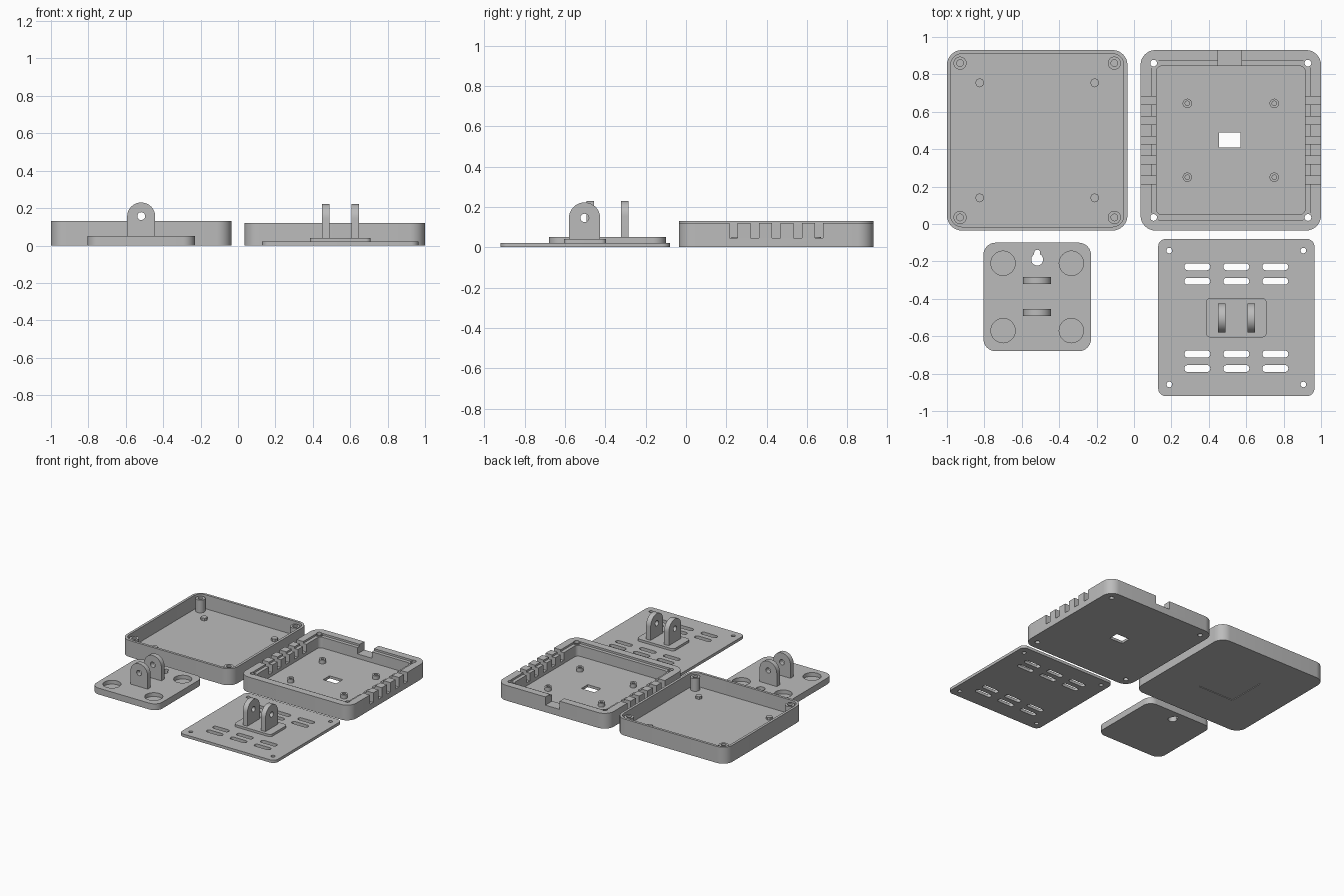
import bpy, bmesh, math
from mathutils import Vector

if "Cube" in bpy.data.objects:
    bpy.data.objects.remove(bpy.data.objects["Cube"], do_unlink=True)

grey = bpy.data.materials.new("plain grey plastic")
grey.use_nodes = True
COLOUR = (0.5, 0.5, 0.5, 1)
grey.diffuse_color = COLOUR
grey.node_tree.nodes["Principled BSDF"].inputs["Base Color"].default_value = COLOUR


def rounded(cx, cy, w, h, r, steps=8):
    """Rounded rectangle outline, counter-clockwise."""
    pts = []
    for k, (sx, sy) in enumerate(((1, 1), (-1, 1), (-1, -1), (1, -1))):
        for i in range(steps + 1):
            a = (k + i / steps) * math.pi / 2
            p = Vector((cx + sx * (w / 2 - r) + r * math.cos(a),
                        cy + sy * (h / 2 - r) + r * math.sin(a)))
            if not pts or (p - pts[-1]).length > 1e-5:
                pts.append(p)
    if (pts[0] - pts[-1]).length < 1e-5:
        pts.pop()
    return pts


def circle(cx, cy, r, steps=6):
    return rounded(cx, cy, 2 * r, 2 * r, r, steps)


def box(x0, x1, y0, y1):
    return [Vector(p) for p in ((x0, y0), (x1, y0), (x1, y1), (x0, y1))]


def prism(name, outline, lo, hi, axis="z"):
    """Extrude an outline along z, or stand it upright along x or y."""
    place = {"z": lambda p, t: (p.x, p.y, t),
             "y": lambda p, t: (p.x, t, p.y),
             "x": lambda p, t: (t, p.x, p.y)}[axis]
    bm = bmesh.new()
    rings = [[bm.verts.new(place(p, t)) for p in outline] for t in (lo, hi)]
    bm.faces.new(rings[0][::-1])
    bm.faces.new(rings[1])
    for i in range(len(outline)):
        j = (i + 1) % len(outline)
        bm.faces.new((rings[0][i], rings[0][j], rings[1][j], rings[1][i]))
    bmesh.ops.recalc_face_normals(bm, faces=bm.faces)
    mesh = bpy.data.meshes.new(name)
    bm.to_mesh(mesh)
    bm.free()
    mesh.materials.append(grey)
    ob = bpy.data.objects.new(name, mesh)
    bpy.context.collection.objects.link(ob)
    return ob


def cut(ob, cutters):
    """Subtract every cutter, bake the result and delete the cutters."""
    for c in cutters:
        mod = ob.modifiers.new("cut", "BOOLEAN")
        mod.operation = "DIFFERENCE"
        mod.solver = "EXACT"
        mod.object = c
    bpy.context.view_layer.update()
    graph = bpy.context.evaluated_depsgraph_get()
    mesh = bpy.data.meshes.new_from_object(ob.evaluated_get(graph))
    ob.modifiers.clear()
    ob.data = mesh
    for c in cutters:
        bpy.data.objects.remove(c, do_unlink=True)
    return ob


def hole(outline, lo=-0.1, hi=0.4, axis="z"):
    ob = prism("cutter", outline, lo, hi, axis)
    ob.hide_render = True
    return ob


def corners(cx, cy, dx, dy):
    return [(cx + sx * dx, cy + sy * dy) for sx in (-1, 1) for sy in (-1, 1)]


def tube(name, x, y, r, bore, lo, hi, bottom):
    return cut(prism(name, circle(x, y, r), lo, hi), [hole(circle(x, y, bore), bottom)])


def lug(name, centre, width, foot, top, hole_z, lo, hi, axis):
    """Upright ear with a round top and a pivot hole."""
    r = width / 2
    arch = [Vector((centre - r, foot)), Vector((centre + r, foot))]
    arch += [Vector((centre + r * math.cos(a), top - r + r * math.sin(a)))
             for a in (math.pi * i / 24 for i in range(25))]
    ob = prism(name, arch, lo, hi, axis)
    return cut(ob, [hole(circle(centre, hole_z, 0.021), lo - 0.1, hi + 0.1, axis)])


SIZE = 0.965
MID_Y = 0.4475

# Cover: thin-walled tray with screw posts and low pegs
cx = -0.5175
cut(prism("cover_tray", rounded(cx, MID_Y, SIZE, SIZE, 0.08), 0, 0.13),
    [hole(rounded(cx, MID_Y, SIZE - 0.04, SIZE - 0.04, 0.06), 0.02),
     hole(rounded(cx, MID_Y, 0.31, 0.31, 0.005), -0.1, 0.005)])
for x, y in corners(cx, MID_Y, 0.4125, 0.4125):
    tube("cover_screw_post", x, y, 0.035, 0.018, 0.015, 0.12, 0.03)
for x, y in corners(cx, MID_Y, 0.3075, 0.3075):
    prism("cover_peg", circle(x, y, 0.024, 2), 0.015, 0.04)

# Base: thick-walled tray with stepped rim, side vents and cable gap
cx = 0.5175
screws = corners(cx, MID_Y, 0.4125, 0.4125)
cutters = [hole(rounded(cx, MID_Y, SIZE - 0.17, SIZE - 0.17, 0.03), 0.02),
           hole(rounded(cx, MID_Y, SIZE - 0.115, SIZE - 0.115, 0.04), 0.105),
           hole(box(0.45, 0.575, 0.8, 1), 0.055),
           hole(box(0.455, 0.57, 0.41, 0.49))]
cutters += [hole(circle(x, y, 0.018)) for x, y in screws]
for i in range(-2, 3):
    y = MID_Y + i * 0.106
    for x0, x1 in ((0, 0.15), (0.885, 1.1)):
        cutters.append(hole(box(x0, x1, y - 0.021, y + 0.021), 0.045))
cut(prism("base_tray", rounded(cx, MID_Y, SIZE, SIZE, 0.08), 0, 0.12), cutters)
for x, y in screws:
    tube("base_screw_boss", x, y, 0.027, 0.018, 0.01, 0.112, -0.1)
for x, y in corners(cx, MID_Y, 0.2325, 0.1975):
    tube("base_standoff", x, y, 0.025, 0.012, 0.015, 0.05, 0.022)

# Wall mount: plate with round pockets, keyhole and two lugs
cx, cy = -0.5175, -0.39
cutters = [hole(circle(x, y, 0.065, 10), 0.02) for x, y in corners(cx, cy, 0.1825, 0.18)]
cutters += [hole(circle(cx, -0.19, 0.032)),
            hole(rounded(cx, -0.165, 0.032, 0.055, 0.0159))]
cut(prism("wall_plate", rounded(cx, cy, 0.575, 0.58, 0.065), 0, 0.05), cutters)
for y in (-0.303, -0.474):
    lug("wall_lug", cx, 0.15, 0.045, 0.23, 0.157, y - 0.019, y + 0.019, "y")

# Vented mount: slotted plate, raised pad and two lugs
cx, cy = 0.547, -0.5
cutters = [hole(circle(x, y, 0.015)) for x, y in corners(cx, cy, 0.3585, 0.358)]
for dy in (-0.273, -0.195, 0.194, 0.271):
    for dx in (-0.2085, 0, 0.2085):
        cutters.append(hole(rounded(cx + dx, cy + dy, 0.139, 0.037, 0.018, 5)))
cut(prism("vented_plate", rounded(cx, cy, 0.835, 0.84, 0.04), 0, 0.022), cutters)
prism("vented_plate_pad", rounded(cx, cy - 0.001, 0.325, 0.21, 0.025), 0.015, 0.04)
for x in (0.468, 0.626):
    lug("vented_plate_lug", cy - 0.003, 0.155, 0.035, 0.222, 0.145, x - 0.02, x + 0.02, "x")

# Smooth the rounded surfaces, keep the edges crisp
for ob in bpy.context.view_layer.objects:
    ob.select_set(ob.type == "MESH")
bpy.context.view_layer.objects.active = bpy.data.objects["base_tray"]
bpy.ops.object.shade_smooth_by_angle(angle=math.radians(32))
